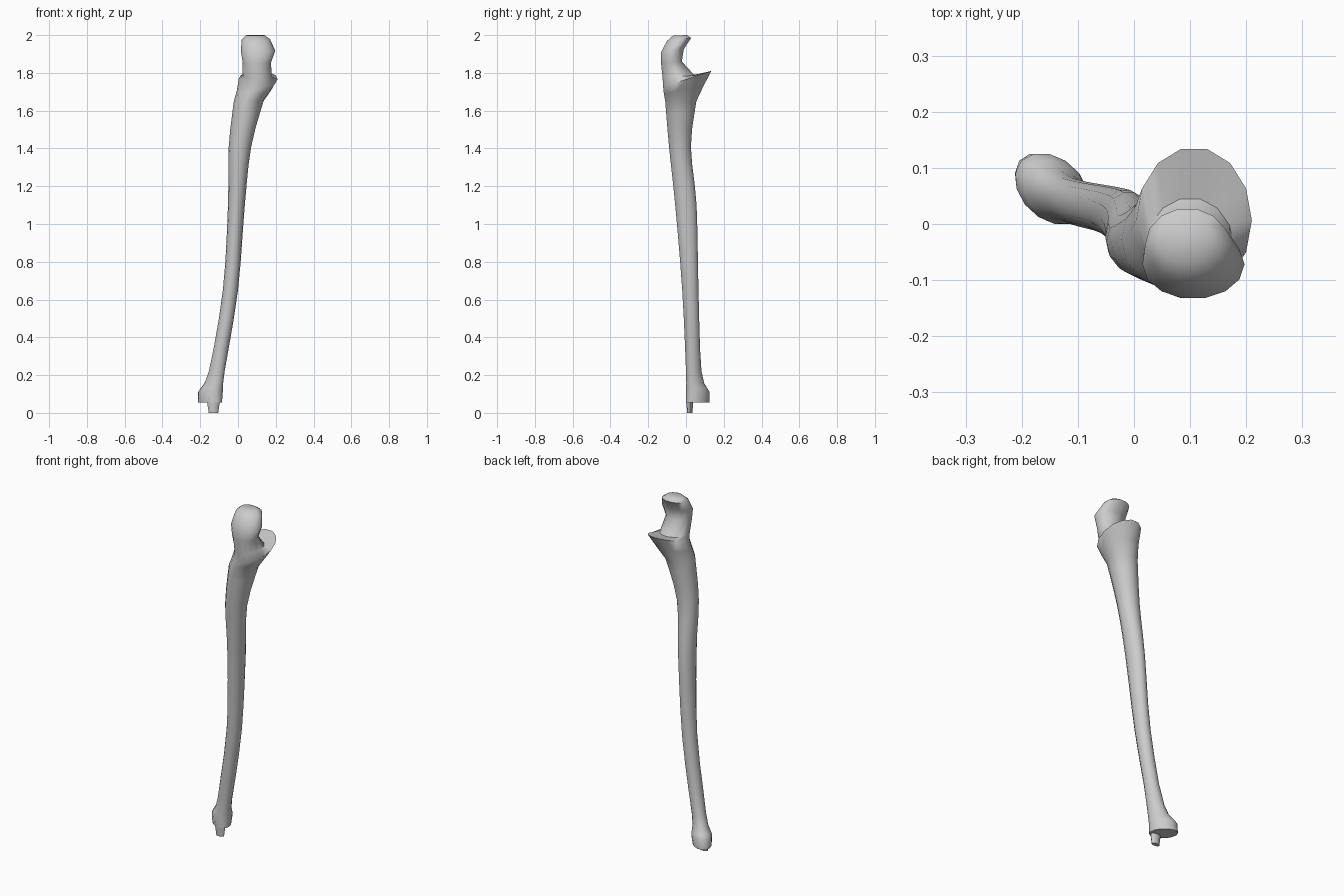
import bpy, bmesh, math

if "Cube" in bpy.data.objects:
    bpy.data.objects.remove(bpy.data.objects["Cube"])

SIDES = 14


def finish(name, bm):
    bmesh.ops.recalc_face_normals(bm, faces=bm.faces)
    mesh = bpy.data.meshes.new(name)
    bm.to_mesh(mesh)
    bm.free()
    ob = bpy.data.objects.new(name, mesh)
    bpy.context.collection.objects.link(ob)
    bpy.context.view_layer.objects.active = ob
    ob.select_set(True)
    bpy.ops.object.shade_smooth_by_angle(angle=math.radians(55))
    ob.select_set(False)


def spline(p0, p1, p2, p3, t):
    """Point on a smooth curve from p1 to p2."""
    return [b + .5 * t * (c - a + t * (2*a - 5*b + 4*c - d + t * (3*(b - c) + d - a)))
            for a, b, c, d in zip(p0, p1, p2, p3)]


def oval(bm, xl, xr, yf, yb, zf, zb):
    """Oval section, tilted from front height zf to back height zb."""
    lean = -.03 * max(0, 1 - zf / .3)      # the lower head is skewed sideways
    cx, half = (xl + xr) / 2, (xr - xl) / 2
    rx = math.sqrt(half**2 - lean**2)
    loop = []
    for i in range(SIDES):
        a = 2 * math.pi * (i + .5) / SIDES + math.pi / 2
        s, c = math.sin(a) / math.cos(math.pi / SIDES), math.cos(a)
        t = (1 + s) / 2
        loop.append(bm.verts.new((cx + rx * c + lean * s,
                                  yf + (yb - yf) * t, zf + (zb - zf) * t)))
    return loop


# Shaft sections: x left, x right, y front, y back, height
shaft = [
    (-.212, -.085, .00, .125, .055),
    (-.212, -.08, .00, .125, .11),
    (-.155, -.07, .00, .082, .22),
    (-.08, .00, -.02, .066, .65),
    (-.053, .036, -.057, .056, 1.1),
    (-.049, .07, -.09, .026, 1.41),
    (-.022, .135, -.11, .055, 1.65),
]
# Hook sections: x left, x right, y front, y back, front height, back height
hook = [
    (-.006, .175, -.117, .09, 1.69, 1.725),     # under the lip
    (.004, .21, -.121, .134, 1.725, 1.81),      # lip
    (.022, .178, -.124, .045, 1.775, 1.787),    # notch
    (.025, .175, -.132, -.022, 1.85, 1.86),     # throat
    (.015, .197, -.132, -.012, 1.91, 1.925),    # knob
    (.02, .17, -.1, .027, 1.97, 1.985),
    (.042, .142, -.068, .005, 1.998, 2.0),
]

# Whole bone: lower head, bowed shaft, hooked upper end
bm = bmesh.new()
sections = []
for k in range(len(shaft) - 1):
    keys = [shaft[min(max(k + j, 0), len(shaft) - 1)] for j in (-1, 0, 1, 2)]
    steps = 1 if k == 0 else 3
    for s in range(steps):
        p = spline(*keys, s / steps)
        sections.append(p + [p[4]])
sections.append(shaft[-1] + (shaft[-1][4],))
loops = [oval(bm, *sec) for sec in sections + hook]
for lo, hi in zip(loops, loops[1:]):
    for i in range(SIDES):
        j = (i + 1) % SIDES
        bm.faces.new((lo[i], lo[j], hi[j], hi[i]))
bm.faces.new(loops[0])
bm.faces.new(loops[-1])
finish("bone_shaft", bm)

# Small spike under the lower head
bm = bmesh.new()
bmesh.ops.create_cone(bm, cap_ends=True, segments=8, radius1=.025, radius2=.037, depth=.08)
bmesh.ops.scale(bm, vec=(1, .55, 1), verts=bm.verts)
bmesh.ops.translate(bm, vec=(-.13, .02, .04), verts=bm.verts)
finish("lower_spike", bm)
